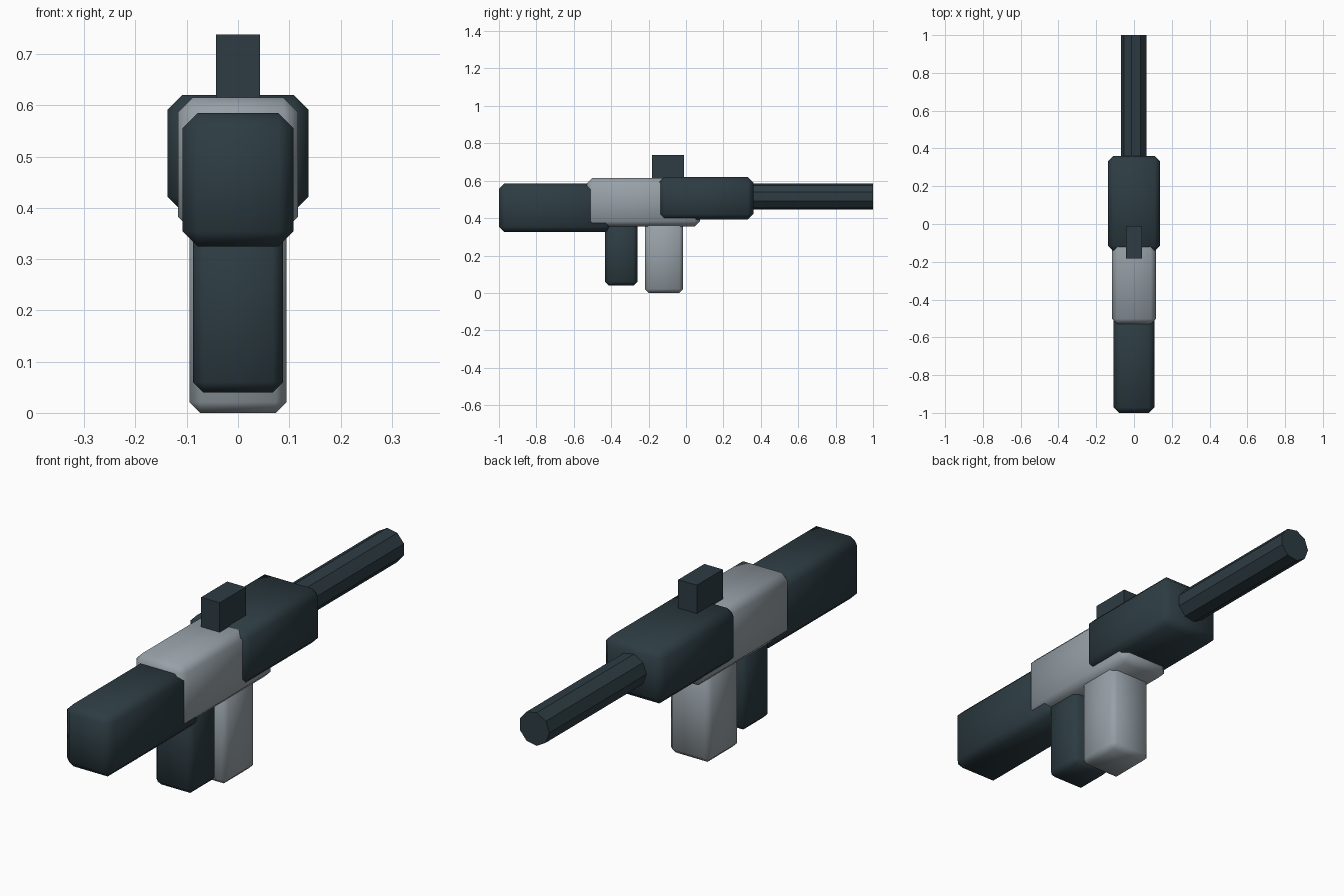
import bpy
import bmesh
import math
from mathutils import Matrix, Vector

default = bpy.data.objects.get("Cube")
if default:
    bpy.data.objects.remove(default, do_unlink=True)


def material(name, rgb):
    m = bpy.data.materials.new(name)
    m.use_nodes = True
    m.diffuse_color = (*rgb, 1)
    m.node_tree.nodes["Principled BSDF"].inputs["Base Color"].default_value = (*rgb, 1)
    return m


DARK = material("dark slate", (0.026, 0.045, 0.055))
GREY = material("light grey", (0.31, 0.355, 0.39))


def finish(name, bm, mat, smooth):
    bmesh.ops.recalc_face_normals(bm, faces=bm.faces)
    mesh = bpy.data.meshes.new(name)
    bm.to_mesh(mesh)
    bm.free()
    mesh.materials.append(mat)
    for p in mesh.polygons:
        p.use_smooth = smooth
    obj = bpy.data.objects.new(name, mesh)
    bpy.context.collection.objects.link(obj)
    return obj


def block(name, half_x, y, z, bevel, mat):
    """Box centred on x with chamfered, softly shaded edges."""
    bm = bmesh.new()
    bmesh.ops.create_cube(bm, size=1)
    size = Vector((2 * half_x, y[1] - y[0], z[1] - z[0]))
    centre = Vector((0, sum(y) / 2, sum(z) / 2))
    bm.transform(Matrix.Translation(centre) @ Matrix.Diagonal(size).to_4x4())
    if bevel:
        bmesh.ops.bevel(bm, geom=bm.edges[:], offset=bevel, segments=1,
                        affect='EDGES')
    return finish(name, bm, mat, bevel > 0)


# Body, from the rear end forwards
block("stock", 0.108, (-1.0, -0.40), (0.325, 0.585), 0.029, DARK)
block("receiver", 0.117, (-0.53, 0.075), (0.355, 0.615), 0.028, GREY)
block("handguard", 0.138, (-0.145, 0.36), (0.393, 0.62), 0.029, DARK)

# Parts below and above the body
block("grip", 0.088, (-0.432, -0.26), (0.04, 0.40), 0.02, DARK)
block("magazine", 0.095, (-0.22, -0.015), (0.0, 0.40), 0.021, GREY)
block("sight", 0.043, (-0.182, -0.01), (0.60, 0.738), 0, DARK)

# Faceted barrel running along y
bm = bmesh.new()
bmesh.ops.create_cone(bm, cap_ends=True, segments=9, radius1=0.07, radius2=0.07,
                      depth=0.7)
turn = Matrix.Rotation(math.radians(90), 4, 'X') @ Matrix.Rotation(math.radians(180), 4, 'Z')
# Put one facet corner on the -x side
corner = min((v.co for v in bm.verts), key=lambda c: c.y).copy()
spin = Matrix.Rotation(-math.atan2(corner.y, corner.x), 4, 'Z')
bm.transform(Matrix.Translation((0, 0.65, 0.515)) @ turn @ spin)
finish("barrel", bm, DARK, False)
